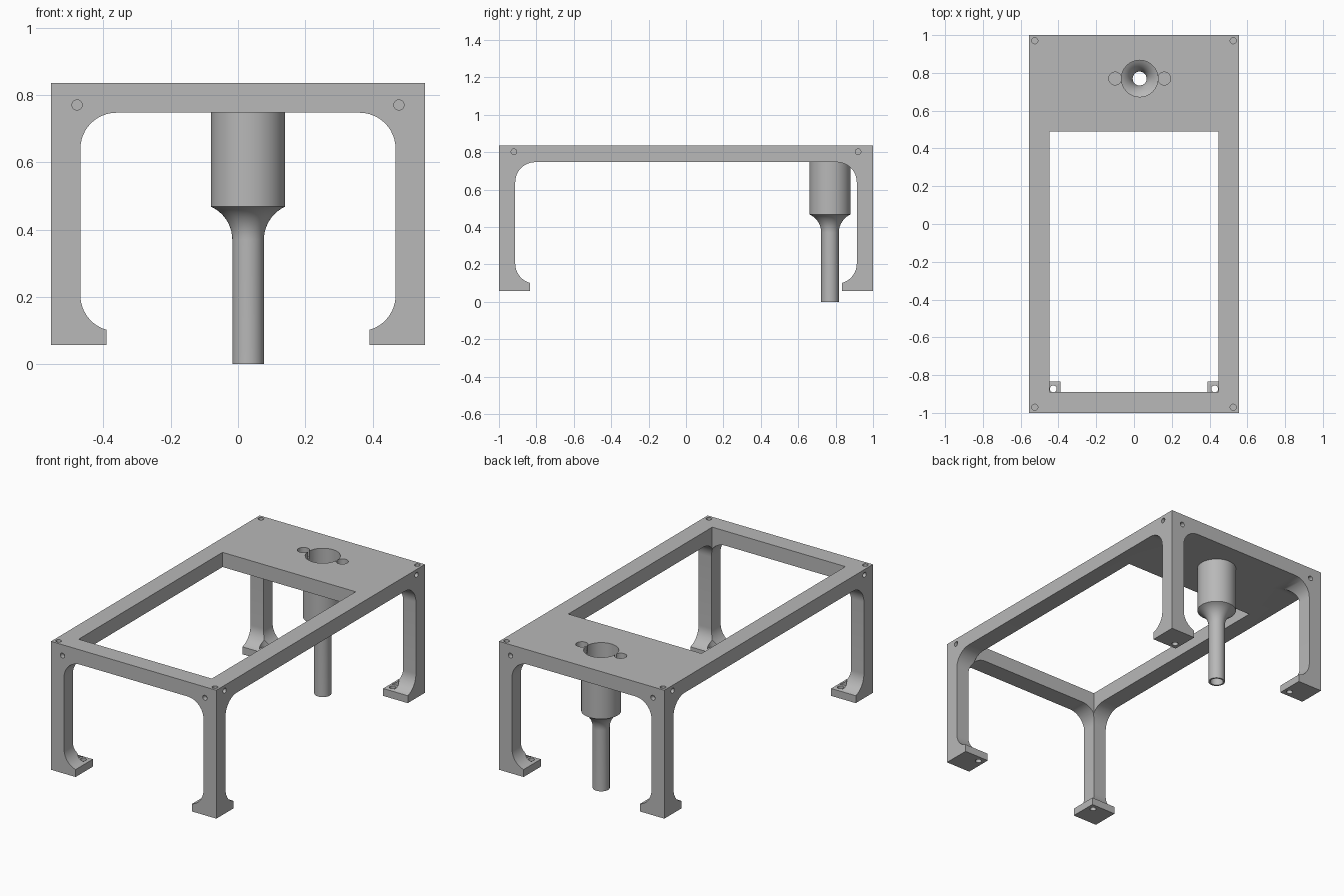
import bpy, bmesh, math
from mathutils import Matrix, Vector

old = bpy.data.objects.get("Cube")
if old:
    bpy.data.objects.remove(old, do_unlink=True)

grey = bpy.data.materials.new("plain_grey")
grey.use_nodes = True
colour = (0.48, 0.48, 0.48, 1)
grey.diffuse_color = colour
grey.node_tree.nodes["Principled BSDF"].inputs["Base Color"].default_value = colour

HX, HY, TOP, UNDER, FOOT = 0.555, 1.0, 0.836, 0.747, 0.057
LEG, FOOT_W, R = 0.087, 0.165, 0.107


def make(name, bm):
    bmesh.ops.recalc_face_normals(bm, faces=bm.faces)
    mesh = bpy.data.meshes.new(name)
    bm.to_mesh(mesh)
    bm.free()
    mesh.materials.append(grey)
    ob = bpy.data.objects.new(name, mesh)
    bpy.context.collection.objects.link(ob)
    return ob


def box(name, x0, x1, y0, y1, z0, z1):
    bm = bmesh.new()
    size = Matrix.Diagonal((x1 - x0, y1 - y0, z1 - z0, 1))
    middle = Matrix.Translation(((x0 + x1) / 2, (y0 + y1) / 2, (z0 + z1) / 2))
    bmesh.ops.create_cube(bm, size=1, matrix=middle @ size)
    return make(name, bm)


def rod(centre, axis, radius, length):
    bm = bmesh.new()
    turn = Vector(axis).to_track_quat('Z', 'Y').to_matrix().to_4x4()
    bmesh.ops.create_cone(bm, cap_ends=True, segments=32, radius1=radius, radius2=radius,
                          depth=length, matrix=Matrix.Translation(centre) @ turn)
    return make("hole_cutter", bm)


def arch(half, along_x):
    """Opening between two legs, with rounded corners and a narrower gap between the feet."""
    wall, gap = half - LEG, half - FOOT_W
    cx, low = wall - R, 0.205
    end = -math.acos((gap - cx) / R)
    side = [(gap, -0.1)]
    side += [(cx + R * math.cos(end * (1 - i / 12)), low + R * math.sin(end * (1 - i / 12)))
             for i in range(13)]
    side += [(cx + R * math.cos(a), UNDER - R + R * math.sin(a))
             for a in (math.pi / 2 * i / 12 for i in range(13))]
    outline = side + [(-u, z) for u, z in reversed(side)]
    bm = bmesh.new()
    place = (lambda u, z: (-2, u, z)) if along_x else (lambda u, z: (u, -2, z))
    face = bm.faces.new([bm.verts.new(place(u, z)) for u, z in outline])
    grown = bmesh.ops.extrude_face_region(bm, geom=[face])["geom"]
    moved = [v for v in grown if isinstance(v, bmesh.types.BMVert)]
    bmesh.ops.translate(bm, verts=moved, vec=(4, 0, 0) if along_x else (0, 4, 0))
    return make("arch_cutter", bm)


def cut(ob, cutter):
    mod = ob.modifiers.new("cut", 'BOOLEAN')
    mod.operation, mod.solver, mod.object = 'DIFFERENCE', 'EXACT', cutter
    bpy.context.view_layer.objects.active = ob
    bpy.ops.object.modifier_apply(modifier=mod.name)
    bpy.data.objects.remove(cutter, do_unlink=True)


def smooth(ob):
    bpy.ops.object.select_all(action='DESELECT')
    ob.select_set(True)
    bpy.context.view_layer.objects.active = ob
    bpy.ops.object.shade_smooth_by_angle(angle=math.radians(30))


# Table frame with four legs
frame = box("frame_with_legs", -HX, HX, -HY, HY, FOOT, TOP)
cut(frame, arch(HX, False))
cut(frame, arch(HY, True))
cut(frame, box("opening_cutter", -0.447, 0.447, -0.89, 0.49, 0.4, 1))

# Blind screw holes at the corners, and through holes with recesses in the feet
for sx in (-1, 1):
    for sy in (-1, 1):
        cut(frame, rod((sx * 0.525, sy * 0.97, TOP), (0, 0, 1), 0.016, 0.06))
        cut(frame, rod((sx * 0.478, sy * HY, 0.77), (0, 1, 0), 0.015, 0.06))
        cut(frame, rod((sx * HX, sy * 0.92, 0.803), (1, 0, 0), 0.015, 0.06))
        cut(frame, rod((sx * 0.427, sy * 0.873, 0.1), (0, 0, 1), 0.018, 0.2))
        cut(frame, rod((sx * 0.427, sy * 0.873, 0.18), (0, 0, 1), 0.034, 0.15))

# Nozzle bore and the two blind holes beside it
NX, NY = 0.03, 0.77
cut(frame, rod((NX, NY, 0.79), (0, 0, 1), 0.097, 0.2))
for side in (-1, 1):
    cut(frame, rod((NX + side * 0.13, NY, TOP), (0, 0, 1), 0.034, 0.1))
smooth(frame)


# Hollow nozzle: wide cup, flared neck and thin tube
def neck(tube, cup, z_low):
    height = 0.098
    run = cup - tube
    radius = (run * run + height * height) / (2 * run)
    sweep = math.asin(height / radius)
    return [(tube + radius * (1 - math.cos(sweep * i / 10)),
             z_low + radius * math.sin(sweep * i / 10)) for i in range(11)]


outer = [(0.047, 0)] + neck(0.047, 0.11, 0.37) + [(0.11, UNDER)]
inner = [(0.037, 0)] + neck(0.037, 0.097, 0.38) + [(0.097, UNDER)]
loop = outer + inner[::-1]
bm = bmesh.new()
verts = [bm.verts.new((NX + r, NY, z)) for r, z in loop]
edges = [bm.edges.new((verts[i - 1], verts[i])) for i in range(len(verts))]
bmesh.ops.spin(bm, geom=verts + edges, cent=(NX, NY, 0), axis=(0, 0, 1),
               angle=2 * math.pi, steps=48, use_merge=True)
bmesh.ops.remove_doubles(bm, verts=bm.verts, dist=0.0001)
smooth(make("hollow_nozzle", bm))
